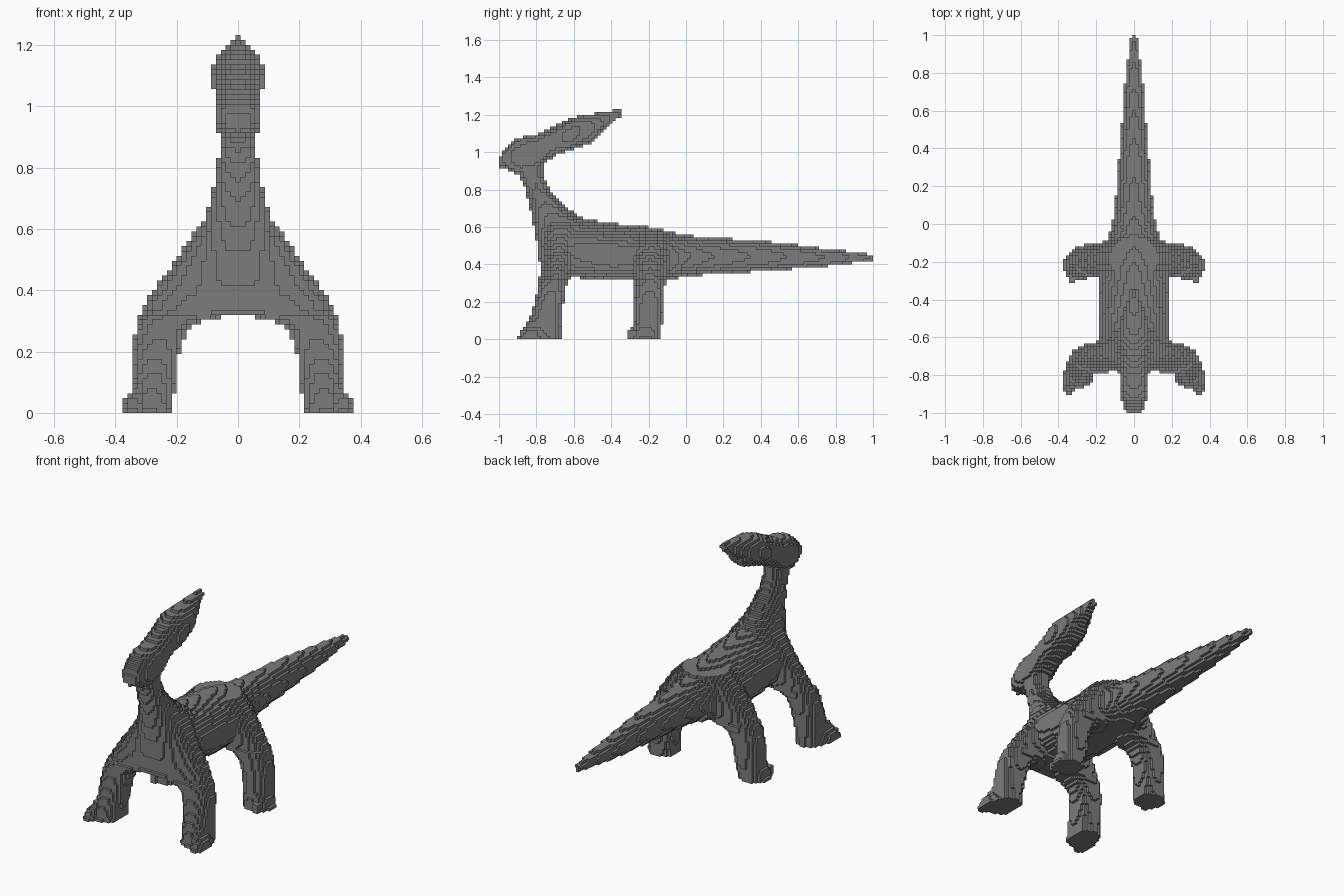
import bpy

STEP = 0.016            # edge length of one block
NX, NY, NZ = 23, 125, 77

old = bpy.data.objects.get("Cube")
if old:
    bpy.data.objects.remove(old, do_unlink=True)

gray = bpy.data.materials.new("stone gray")
gray.use_nodes = True
gray.diffuse_color = (0.2, 0.2, 0.2, 1)
bsdf = gray.node_tree.nodes["Principled BSDF"]
bsdf.inputs["Base Color"].default_value = (0.2, 0.2, 0.2, 1)
bsdf.inputs["Roughness"].default_value = 0.9


def section(stations, t):
    """Interpolate the cross-section (a_lo, a_hi, b_lo, b_hi) at t."""
    for s, e in zip(stations, stations[1:]):
        if s[0] <= t <= e[0]:
            f = (t - s[0]) / (e[0] - s[0])
            return [p + (q - p) * f for p, q in zip(s[1:], e[1:])]
    return None


def inside(a, b, sec, low, high):
    """Rounded section; low and high are its powers below and above the middle."""
    a_lo, a_hi, b_lo, b_hi = sec
    u = (2 * a - a_lo - a_hi) / (a_hi - a_lo)
    v = (2 * b - b_lo - b_hi) / (b_hi - b_lo)
    p = high if v > 0 else low
    return abs(u) ** p + abs(v) ** p <= 1


def loft_blocks(stations, axis, low=2.3, high=2.3, flip=1):
    """Blocks filling a loft that runs along y or z."""
    cells = set()
    for t in range(NY if axis == "y" else NZ):
        pos = (t + 0.5) * STEP - (1 if axis == "y" else 0)
        sec = section(stations, pos)
        if sec is None:
            continue
        for i in range(-NX, NX + 1):
            for n in range(NZ if axis == "y" else NY):
                b = (n + 0.5) * STEP - (0 if axis == "y" else 1)
                if sec[2] <= b <= sec[3] and inside(i * STEP * flip, b, sec, low, high):
                    cells.add((i, t, n) if axis == "y" else (i, n, t))
    return cells


def along_y(rows):
    """Turn (y, z low, z high, half width) rows into stations."""
    return [(y, -w, w, lo, hi) for y, lo, hi, w in rows]


body = along_y([(-.79, .42, .56, .07), (-.72, .36, .63, .14), (-.6, .33, .65, .18),
                (-.4, .32, .62, .19), (-.2, .32, .6, .18), (-.1, .32, .58, .15),
                (-.02, .33, .56, .12)])
tail = along_y([(-.02, .33, .56, .12), (.1, .345, .545, .1), (.35, .36, .53, .08),
                (.55, .375, .51, .063), (.7, .385, .49, .052), (.85, .405, .473, .036),
                (.95, .415, .46, .022), (1, .422, .452, .013)])
head = along_y([(-1, .92, .97, .04), (-.97, .92, 1.02, .055), (-.93, .89, 1.06, .065),
                (-.88, .88, 1.08, .073), (-.8, .9, 1.095, .073), (-.75, .95, 1.115, .073)])
crest = along_y([(-.75, .95, 1.115, .073), (-.7, .98, 1.145, .076), (-.6, 1.015, 1.19, .088),
                 (-.5, 1.05, 1.205, .068), (-.45, 1.1, 1.215, .05), (-.4, 1.155, 1.22, .03),
                 (-.34, 1.2, 1.24, .014)])
neck = [(z, -w, w, lo, hi) for z, lo, hi, w in [
    (.4, -.78, -.55, .17), (.5, -.795, -.5, .16), (.6, -.815, -.48, .125),
    (.66, -.825, -.58, .1), (.73, -.84, -.67, .08), (.8, -.86, -.73, .066),
    (.88, -.89, -.765, .06), (.96, -.93, -.765, .06)]]

# Legs run up from the foot and spread into the shoulder or hip
front_leg = [(0, .21, .36, -.87, -.67), (.04, .21, .35, -.86, -.67), (.1, .205, .345, -.84, -.665),
             (.2, .19, .345, -.81, -.655), (.27, .16, .335, -.795, -.645),
             (.31, .1, .325, -.79, -.63), (.33, -.315, .315, -.785, -.62),
             (.4, -.275, .275, -.775, -.6), (.5, -.2, .2, -.78, -.58), (.6, -.14, .14, -.78, -.56)]
back_leg = [(0, .21, .375, -.3, -.14), (.04, .21, .36, -.295, -.135), (.1, .205, .345, -.275, -.125),
            (.2, .19, .345, -.275, -.12), (.27, .16, .335, -.275, -.115),
            (.31, .1, .325, -.28, -.105), (.33, -.315, .315, -.285, -.095),
            (.4, -.275, .275, -.31, -.075), (.5, -.2, .2, -.31, -.07), (.58, -.12, .12, -.29, -.07)]
# Pointed toes turned outward
front_toe = [(0, .31, .378, -.91, -.76), (.04, .305, .37, -.885, -.76), (.09, .3, .34, -.85, -.76)]
back_toe = [(0, .31, .35, -.32, -.24), (.05, .31, .35, -.31, -.24)]

parts = {
    "body": loft_blocks(body, "y", 2.7, 1.6),
    "tail": loft_blocks(tail, "y", 2, 1.8),
    "neck": loft_blocks(neck, "z", 2.3, 2),
    "head": loft_blocks(head, "y", 2.6, 2.6),
    "crest": loft_blocks(crest, "y", 2.2, 2.2),
}
for side, flip in (("left", 1), ("right", -1)):
    parts[side + "_front_leg"] = loft_blocks(front_leg, "z", flip=flip)
    parts[side + "_back_leg"] = loft_blocks(back_leg, "z", flip=flip)
    parts[side + "_front_toe"] = loft_blocks(front_toe, "z", flip=flip)
    parts[side + "_back_toe"] = loft_blocks(back_toe, "z", flip=flip)

filled = set().union(*parts.values())


def block_faces(cell):
    """Corner loops of the sides of one block that face open air."""
    for axis in range(3):
        u, v = (axis + 1) % 3, (axis + 2) % 3
        for sign in (0, 1):
            beside = list(cell)
            beside[axis] += 2 * sign - 1
            if tuple(beside) in filled:
                continue
            loop = []
            for du, dv in ((0, 0), (1, 0), (1, 1), (0, 1)):
                corner = list(cell)
                corner[axis] += sign
                corner[u] += du
                corner[v] += dv
                loop.append(tuple(corner))
            yield loop if sign else loop[::-1]


def build(name, cells):
    index, faces = {}, []
    for cell in sorted(cells):
        for loop in block_faces(cell):
            faces.append([index.setdefault(c, len(index)) for c in loop])
    verts = [((x - 0.5) * STEP, y * STEP - 1, z * STEP) for x, y, z in index]
    mesh = bpy.data.meshes.new(name)
    mesh.from_pydata(verts, [], faces)
    mesh.materials.append(gray)
    obj = bpy.data.objects.new(name, mesh)
    bpy.context.collection.objects.link(obj)


# Each block belongs to the first part that claims it
claimed = set()
for name, cells in parts.items():
    build(name, cells - claimed)
    claimed |= cells
